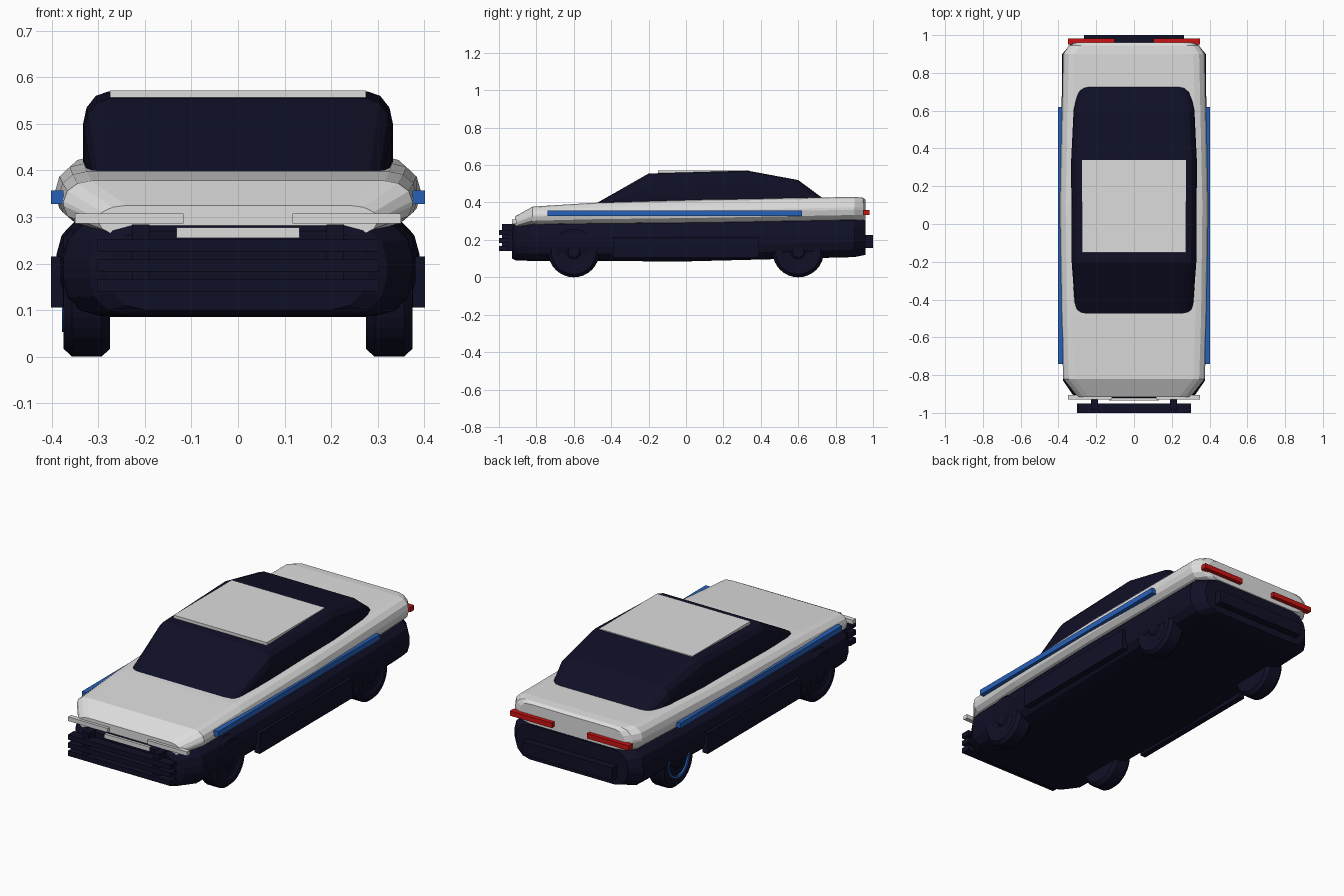
import bpy, bmesh, math
from mathutils import Matrix

cube = bpy.data.objects.get("Cube")
if cube:
    bpy.data.objects.remove(cube, do_unlink=True)


def material(name, r, g, b):
    m = bpy.data.materials.new(name)
    m.use_nodes = True
    m.diffuse_color = (r, g, b, 1)
    m.node_tree.nodes["Principled BSDF"].inputs["Base Color"].default_value = (r, g, b, 1)
    return m


SILVER = material("silver", 0.72, 0.72, 0.72)
NAVY = material("dark_navy", 0.005, 0.005, 0.02)
BLUE = material("trim_blue", 0.02, 0.12, 0.5)
RED = material("tail_red", 0.6, 0.006, 0.006)


def finish(name, bm, mat):
    bmesh.ops.recalc_face_normals(bm, faces=bm.faces)
    mesh = bpy.data.meshes.new(name)
    bm.to_mesh(mesh)
    bm.free()
    mesh.materials.append(mat)
    obj = bpy.data.objects.new(name, mesh)
    bpy.context.collection.objects.link(obj)
    return obj


def box(name, mat, xs, ys, zs):
    bm = bmesh.new()
    bmesh.ops.create_cube(bm, size=1)
    for v in bm.verts:
        v.co = [s[0] if c < 0 else s[1] for c, s in zip(v.co, (xs, ys, zs))]
    return finish(name, bm, mat)


def pair(name, mat, xs, ys, zs):
    box("left_" + name, mat, xs, ys, zs)
    box("right_" + name, mat, (-xs[1], -xs[0]), ys, zs)


def loft(name, mat, stations, rx, rz, steps=3):
    """Skin rounded rectangles; a station is (y, half width, bottom, top)."""
    bm = bmesh.new()
    rings = []
    for y, w, z0, z1 in stations:
        r = min(rz, (z1 - z0) * 0.45)
        mid, half = (z0 + z1) / 2, (z1 - z0) / 2
        ring = []
        for corner, (sx, sz) in enumerate(((1, 1), (-1, 1), (-1, -1), (1, -1))):
            for i in range(steps + 1):
                a = math.pi / 2 * (corner + i / steps)
                ring.append(bm.verts.new((sx * (w - rx) + rx * math.cos(a), y,
                                          mid + sz * (half - r) + r * math.sin(a))))
        rings.append(ring)
    n = len(rings[0])
    for a, b in zip(rings, rings[1:]):
        for i in range(n):
            j = (i + 1) % n
            bm.faces.new((a[i], a[j], b[j], b[i]))
    bm.faces.new(rings[0])
    bm.faces.new(rings[-1])
    return finish(name, bm, mat)


def lathe_x(name, mat, profile, x, y, z, side, closed=False, segments=32):
    """Spin (offset, radius) points about a sideways axle."""
    bm = bmesh.new()
    verts = [bm.verts.new((side * (x + o), 0, r)) for o, r in profile]
    pairs = list(zip(verts, verts[1:])) + ([(verts[-1], verts[0])] if closed else [])
    edges = [bm.edges.new(p) for p in pairs]
    bmesh.ops.spin(bm, geom=verts + edges, axis=(1, 0, 0), cent=(0, 0, 0),
                   angle=math.tau, steps=segments)
    bmesh.ops.remove_doubles(bm, verts=bm.verts, dist=0.0005)
    bmesh.ops.transform(bm, matrix=Matrix.Translation((0, y, z)), verts=bm.verts)
    return finish(name, bm, mat)


# Body shells and cabin
loft("lower_body", NAVY, [(-0.93, 0.28, 0.10, 0.27), (-0.91, 0.32, 0.09, 0.285),
                          (-0.83, 0.375, 0.088, 0.292), (0, 0.39, 0.085, 0.30),
                          (0.9, 0.38, 0.108, 0.312), (0.96, 0.33, 0.12, 0.305)], 0.08, 0.08)
loft("upper_body", SILVER, [(-0.915, 0.30, 0.26, 0.325), (-0.82, 0.375, 0.28, 0.378),
                            (-0.5, 0.385, 0.285, 0.398), (0.1, 0.392, 0.29, 0.415),
                            (0.9, 0.375, 0.305, 0.43), (0.945, 0.345, 0.305, 0.426),
                            (0.96, 0.31, 0.31, 0.415)], 0.06, 0.06)
loft("cabin_glass", NAVY, [(-0.475, 0.31, 0.35, 0.398), (-0.2, 0.33, 0.35, 0.555),
                           (0.33, 0.333, 0.35, 0.57), (0.6, 0.32, 0.35, 0.52),
                           (0.735, 0.29, 0.35, 0.42)], 0.055, 0.07)
box("roof_panel", SILVER, (-0.275, 0.275), (-0.15, 0.34), (0.556, 0.572))

# Side trim and sills
pair("side_stripe", BLUE, (0.375, 0.402), (-0.74, 0.62), (0.328, 0.357))
pair("side_sill", NAVY, (0.37, 0.402), (-0.39, 0.39), (0.105, 0.215))

# Front end
pair("headlight_bar", SILVER, (0.117, 0.35), (-0.93, -0.905), (0.286, 0.308))
box("front_plate", SILVER, (-0.132, 0.132), (-0.934, -0.91), (0.255, 0.277))
pair("bumper_bracket", NAVY, (0.19, 0.228), (-0.985, -0.9), (0.14, 0.284))
for i in range(3):
    z = 0.14 + 0.043 * i
    box(f"front_bumper_bar_{i + 1}", NAVY, (-0.302, 0.302), (-1, -0.95), (z, z + 0.027))

# Rear end
pair("tail_light", RED, (0.103, 0.35), (0.95, 0.982), (0.334, 0.36))
box("rear_bumper", NAVY, (-0.265, 0.265), (0.95, 1), (0.158, 0.226))

# Wheels
TYRE = [(-0.05, 0), (-0.05, 0.12), (-0.032, 0.137), (0.032, 0.137), (0.05, 0.12),
        (0.05, 0.09), (0.044, 0.08), (0.044, 0.04), (0.051, 0.03), (0.051, 0)]
for side, side_name in ((1, "left"), (-1, "right")):
    for y, end in ((-0.6, "front"), (0.6, "rear")):
        lathe_x(f"{side_name}_{end}_wheel", NAVY, TYRE, 0.325, y, 0.137, side)
lathe_x("right_rear_wheel_ring", BLUE,
        [(0.04, 0.079), (0.053, 0.079), (0.053, 0.089), (0.04, 0.089)],
        0.325, 0.6, 0.142, -1, closed=True)
